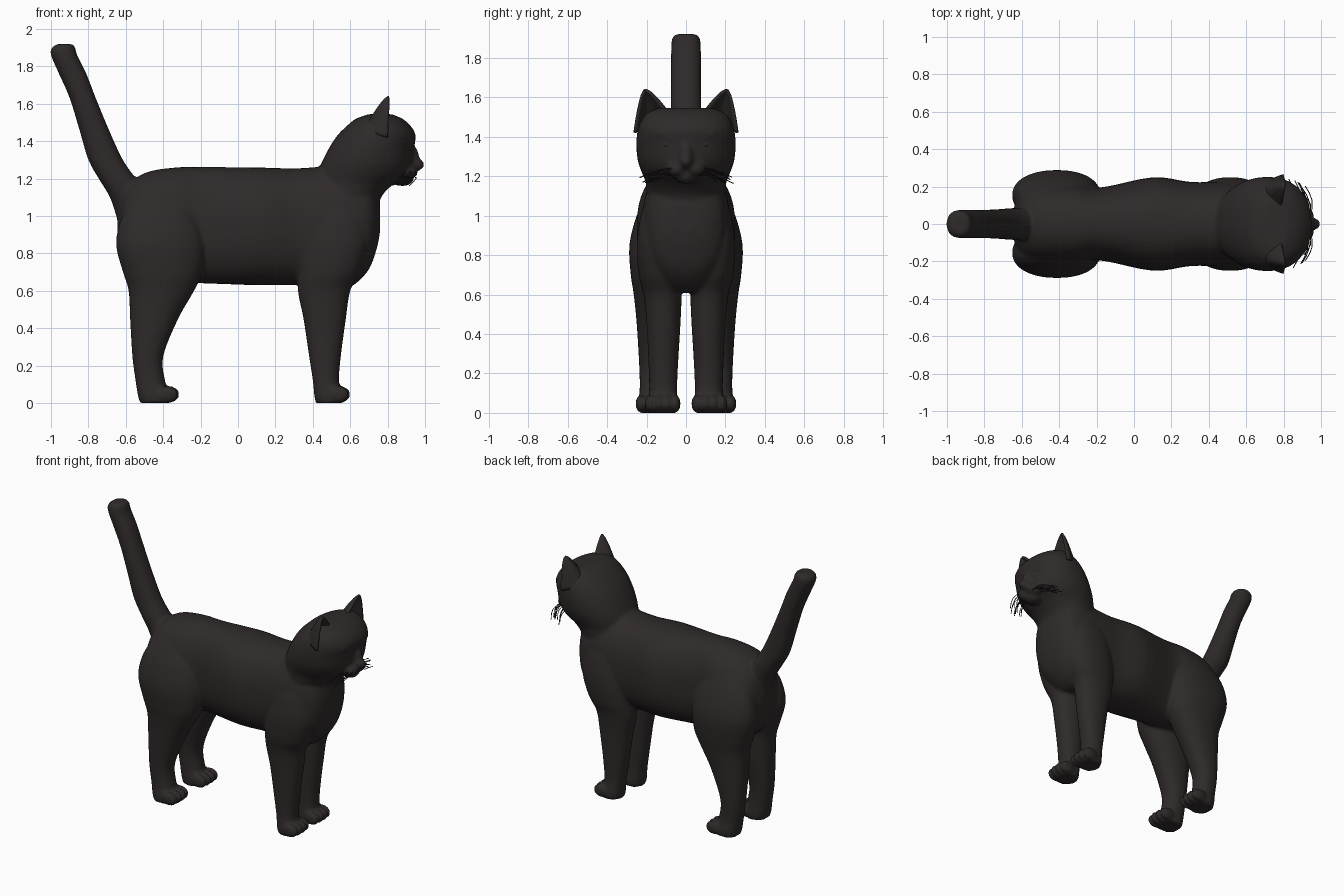
import bpy, bmesh, math, random
from mathutils import Vector, Matrix

if "Cube" in bpy.data.objects:
    bpy.data.objects.remove(bpy.data.objects["Cube"])

random.seed(4)
fur = bpy.data.materials.new("dark brown fur")
fur.diffuse_color = (0.029, 0.023, 0.023, 1)
fur.use_nodes = True
fur.node_tree.nodes["Principled BSDF"].inputs["Base Color"].default_value = fur.diffuse_color


def add_object(name, bm):
    bmesh.ops.recalc_face_normals(bm, faces=bm.faces)
    mesh = bpy.data.meshes.new(name)
    bm.to_mesh(mesh)
    bm.free()
    mesh.materials.append(fur)
    for p in mesh.polygons:
        p.use_smooth = True
    ob = bpy.data.objects.new(name, mesh)
    bpy.context.collection.objects.link(ob)
    return ob


def spline(rows, steps=4):
    """Catmull-Rom smoothing of a list of section rows."""
    out = []
    for i in range(len(rows) - 1):
        p0, p1, p2, p3 = (rows[max(i - 1, 0)], rows[i], rows[i + 1],
                          rows[min(i + 2, len(rows) - 1)])
        for s in range(steps):
            t = s / steps
            out.append([0.5 * (2 * b + (c - a) * t + (2 * a - 5 * b + 4 * c - d) * t * t
                               + (3 * b - a - 3 * c + d) * t ** 3)
                        for a, b, c, d in zip(p0, p1, p2, p3)])
    return out + [list(rows[-1])]


def loft(bm, rows, along="z", power=2.2, side=1, n=40):
    """Rows are (position, u min, u max, y min, y max); u is x or z."""
    rings = []
    for pos, u0, u1, y0, y1 in spline(rows):
        ring = []
        for k in range(n):
            a = 2 * math.pi * k / n
            c, s = math.cos(a), math.sin(a)
            u = (u0 + u1) / 2 + (u1 - u0) / 2 * math.copysign(abs(c) ** (2 / power), c)
            y = (y0 + y1) / 2 + (y1 - y0) / 2 * math.copysign(abs(s) ** (2 / power), s)
            ring.append(bm.verts.new((u, y * side, pos) if along == "z" else (pos, y * side, u)))
        rings.append(ring)
    for a, b in zip(rings, rings[1:]):
        for k in range(n):
            bm.faces.new((a[k], a[(k + 1) % n], b[(k + 1) % n], b[k]))
    bm.faces.new(rings[0])
    bm.faces.new(rings[-1])


def ball(bm, centre, radii):
    m = Matrix.Translation(centre) @ Matrix.Diagonal((*radii, 1))
    bmesh.ops.create_uvsphere(bm, u_segments=24, v_segments=16, radius=1, matrix=m)


def sym(rows):
    return [(p, a, b, -w, w) for p, a, b, w in rows]


bm = bmesh.new()
# torso, sections along x
loft(bm, sym([(-.645, .82, 1.0, .08), (-.60, .72, 1.14, .17), (-.5, .65, 1.23, .21),
              (-.33, .64, 1.26, .215), (-.18, .64, 1.262, .195), (.1, .63, 1.26, .25),
              (.3, .63, 1.255, .225), (.45, .62, 1.265, .225), (.58, .61, 1.28, .22),
              (.69, .70, 1.24, .19), (.74, .82, 1.14, .13), (.76, .92, 1.06, .06)]), "x", 2.3)
# neck and head, sections along z
loft(bm, sym([(1.0, .45, .745, .16), (1.10, .42, .765, .195), (1.17, .42, .83, .205),
              (1.22, .425, .90, .225), (1.28, .445, .93, .245), (1.36, .485, .94, .252),
              (1.43, .53, .95, .246), (1.48, .58, .925, .228), (1.52, .63, .88, .195),
              (1.545, .70, .82, .14)]), "z", 2.15)
# muzzle, nose and chin
ball(bm, (.90, 0, 1.275), (.098, .045, .045))
ball(bm, (.925, 0, 1.31), (.045, .035, .07))
ball(bm, (.88, 0, 1.20), (.06, .06, .04))
for s in (-1, 1):
    ball(bm, (.90, s * .045, 1.235), (.062, .055, .042))
    ball(bm, (.90, s * .095, 1.415), (.035, .065, .025))    # brow
    # front leg
    loft(bm, [(1.08, .44, .62, .10, .20), (1.0, .39, .67, .07, .23), (.85, .345, .69, .04, .25),
              (.7, .325, .65, .025, .24), (.6, .32, .60, .022, .215), (.45, .35, .577, .028, .20),
              (.25, .38, .55, .04, .19), (.12, .40, .54, .045, .187), (.04, .408, .555, .04, .195),
              (0, .415, .555, .045, .19)], side=s)
    # hind leg
    loft(bm, [(1.12, -.54, -.30, .08, .19), (1.0, -.62, -.22, .05, .25), (.85, -.652, -.18, .02, .287),
              (.7, -.615, -.19, .02, .28), (.6, -.585, -.235, .03, .265), (.45, -.577, -.32, .05, .25),
              (.25, -.565, -.40, .08, .238), (.12, -.548, -.39, .085, .235),
              (.04, -.535, -.37, .08, .245), (0, -.525, -.37, .085, .24)], side=s)
    # toes
    for x, y in ((.548, .118), (-.365, .165)):
        for k in range(4):
            off = (k - 1.5) * .043
            ball(bm, (x - abs(off) * .2, s * (y + off), .046), (.058, .026, .046))
# tail
loft(bm, sym([(.98, -.645, -.5, .06), (1.1, -.685, -.47, .085), (1.2, -.745, -.545, .085),
              (1.3, -.80, -.615, .08), (1.45, -.845, -.685, .077), (1.63, -.90, -.76, .076),
              (1.76, -.957, -.81, .076), (1.86, -1.0, -.86, .075), (1.9, -.995, -.87, .07),
              (1.92, -.965, -.885, .05)]))
body = add_object("cat_body", bm)
rem = body.modifiers.new("fuse", 'REMESH')
rem.mode = 'VOXEL'
rem.voxel_size = .011
rem.use_smooth_shade = True
smo = body.modifiers.new("soften", 'SMOOTH')
smo.factor = .5
smo.iterations = 5

for s, word in ((-1, "right"), (1, "left")):
    # cupped ear: a bent sheet narrowing to the tip
    bm = bmesh.new()
    inner, back, outer, tip = (Vector(v) for v in ((.785, .085, 1.515), (.58, .19, 1.47),
                                                   (.80, .26, 1.42), (.808, .208, 1.635)))
    grid = []
    for j in range(11):
        v = j / 10
        w = (1 - v) ** .75
        row = []
        for i in range(13):
            u = i / 12
            q = inner * (1 - u) ** 2 + back * 2 * u * (1 - u) + outer * u * u
            base = (inner + outer) / 2
            p = base.lerp(tip, v) + (q - base) * (w * .96 + .04)
            row.append(bm.verts.new((p.x, p.y * s, p.z)))
        grid.append(row)
    for a, b in zip(grid, grid[1:]):
        for i in range(12):
            bm.faces.new((a[i], a[i + 1], b[i + 1], b[i]))
    ear = add_object(word + "_ear", bm)
    sol = ear.modifiers.new("thickness", 'SOLIDIFY')
    sol.thickness = .014
    sol.offset = 0

    # eye
    bm = bmesh.new()
    ball(bm, (.902, s * .088, 1.362), (.028, .036, .019))
    add_object(word + "_eye", bm)

    # whiskers
    cu = bpy.data.curves.new(word + "_whiskers", 'CURVE')
    cu.dimensions = '3D'
    cu.bevel_depth = .0025
    cu.bevel_resolution = 0
    cu.materials.append(fur)
    for k in range(12):
        x = .86 + .008 * k
        y1 = random.uniform(.17, .25) - .003 * k
        z = random.uniform(1.205, 1.245)
        sp = cu.splines.new('POLY')
        sp.points.add(4)
        for i, pt in enumerate(sp.points):
            t = i / 4
            pt.co = (x - .035 * t + .02 * math.sin(3 * t), s * (.06 + (y1 - .06) * t),
                     z + .01 * t - .055 * t * t, 1)
    bpy.context.collection.objects.link(bpy.data.objects.new(word + "_whiskers", cu))
